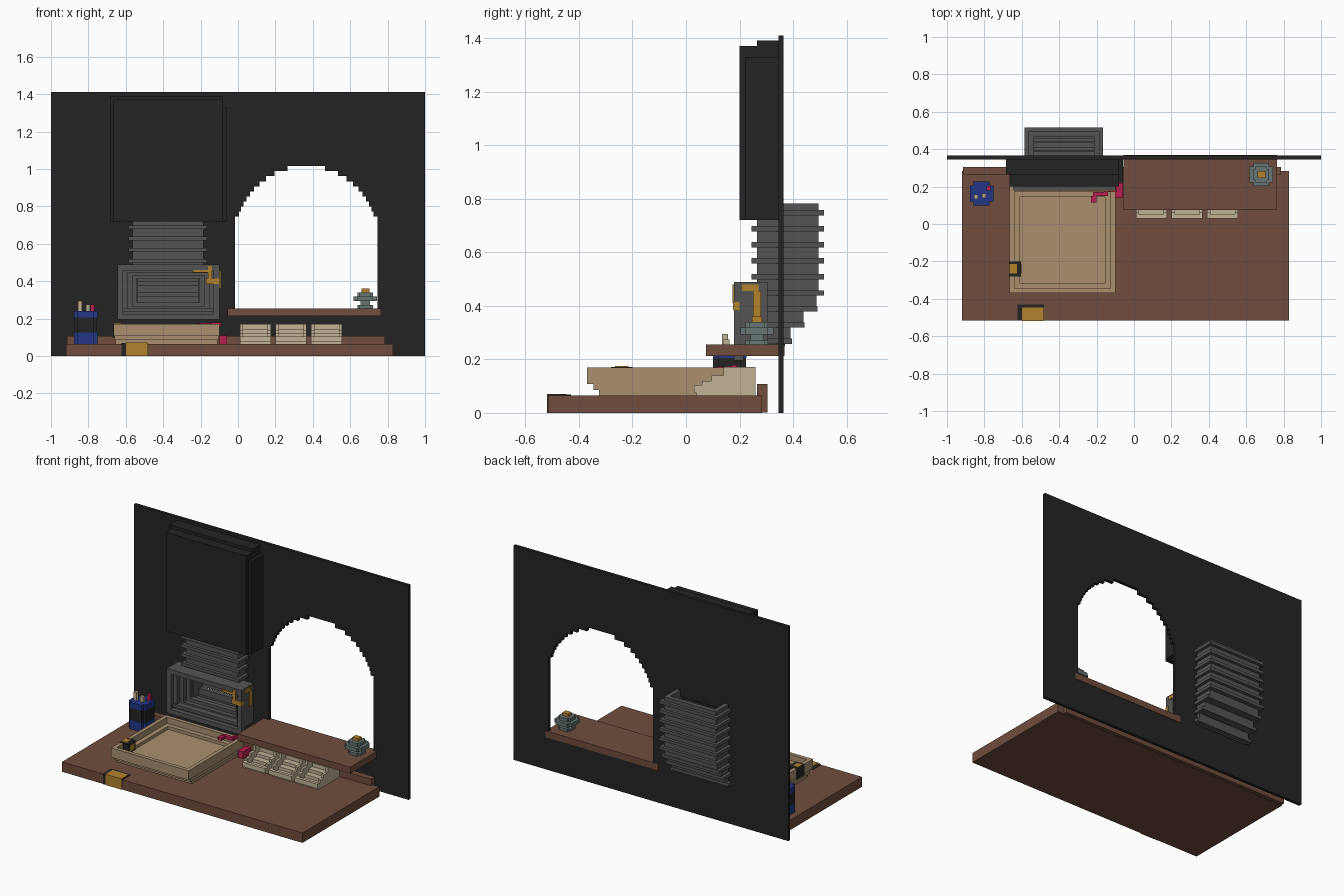
import bpy, bmesh, math
from mathutils import Vector

cube = bpy.data.objects.get("Cube")
if cube:
    bpy.data.objects.remove(cube, do_unlink=True)


def material(name, rgb):
    lin = [((c / 255 + 0.055) / 1.055) ** 2.4 for c in rgb] + [1]
    m = bpy.data.materials.new(name)
    m.diffuse_color = lin
    m.use_nodes = True
    bsdf = next(n for n in m.node_tree.nodes if n.type == 'BSDF_PRINCIPLED')
    bsdf.inputs["Base Color"].default_value = lin
    return m


BLACK = material("black", (36, 36, 36))
GREY = material("grey", (84, 84, 84))
BROWN = material("brown wood", (112, 77, 61))
TAN = material("tan wood", (170, 144, 112))
CREAM = material("cream", (194, 178, 149))
BLUE = material("blue", (34, 54, 134))
GOLD = material("gold", (178, 132, 46))
PINK = material("pink", (184, 32, 78))
STONE = material("stone grey", (104, 118, 118))


def finish(name, bm, mat):
    bmesh.ops.recalc_face_normals(bm, faces=bm.faces[:])
    me = bpy.data.meshes.new(name)
    bm.to_mesh(me)
    bm.free()
    me.materials.append(mat)
    ob = bpy.data.objects.new(name, me)
    bpy.context.collection.objects.link(ob)
    return ob


def boxes(name, mat, *items):
    """Each item is (x0, x1, y0, y1, z0, z1)."""
    bm = bmesh.new()
    for x0, x1, y0, y1, z0, z1 in items:
        vs = bmesh.ops.create_cube(bm, size=1)["verts"]
        for v in vs:
            v.co = Vector((x0 if v.co.x < 0 else x1,
                           y0 if v.co.y < 0 else y1,
                           z0 if v.co.z < 0 else z1))
    return finish(name, bm, mat)


def frame_xz(x0, x1, z0, z1, t, y0, y1):
    """Four bars around an upright rectangular opening."""
    return [(x0, x0 + t, y0, y1, z0, z1), (x1 - t, x1, y0, y1, z0, z1),
            (x0 + t, x1 - t, y0, y1, z0, z0 + t), (x0 + t, x1 - t, y0, y1, z1 - t, z1)]


def frame_xy(x0, x1, y0, y1, t, z0, z1):
    """Four bars around a flat rectangular opening."""
    return [(x0, x0 + t, y0, y1, z0, z1), (x1 - t, x1, y0, y1, z0, z1),
            (x0 + t, x1 - t, y0, y0 + t, z0, z1), (x0 + t, x1 - t, y1 - t, y1, z0, z1)]


# Back wall with a stepped arch and a hidden flue opening
cx, cz, r, step = 0.365, 0.635, 0.38, 0.027
right = [(cx + r, 0.215), (cx + r, 0.745)]
for i in range(10):
    z0 = 0.745 + i * step
    hw = math.sqrt(r * r - (z0 + step / 2 - cz) ** 2)
    right += [(cx + hw, z0), (cx + hw, z0 + step)]
arch = right + [(2 * cx - x, z) for x, z in reversed(right)]
outline = [(-1, 0), (1, 0), (1, 1.41), (-1, 1.41)]
flue_hole = [(-0.54, 0.27), (-0.2, 0.27), (-0.2, 0.74), (-0.54, 0.74)]
bm = bmesh.new()
for loop in (outline, arch, flue_hole):
    vs = [bm.verts.new((x, 0.345, z)) for x, z in loop]
    for a, b in zip(vs, vs[1:] + vs[:1]):
        bm.edges.new((a, b))
bmesh.ops.triangle_fill(bm, use_beauty=True, edges=bm.edges[:], normal=(0, -1, 0))
ext = bmesh.ops.extrude_face_region(bm, geom=bm.faces[:])["geom"]
bmesh.ops.translate(bm, verts=[g for g in ext if isinstance(g, bmesh.types.BMVert)],
                    vec=(0, 0.02, 0))
finish("back_wall", bm, BLACK)

# Counter, upstand and window shelf
boxes("counter", BROWN, (-0.92, 0.83, -0.515, 0.283, 0, 0.065))
boxes("counter_upstand", BROWN, (-0.915, 0.785, 0.265, 0.305, 0.002, 0.108))
boxes("window_shelf", BROWN, (-0.055, 0.765, 0.075, 0.368, 0.213, 0.255))

# Hood
boxes("hood", BLACK, (-0.665, -0.08, 0.2, 0.27, 0.72, 1.37),
      (-0.685, -0.08, 0.265, 0.35, 0.72, 1.39),
      (-0.085, -0.06, 0.222, 0.35, 0.72, 1.33))

# Hearth mouth: rectangular frames that shrink inwards
mouth = []
for k in range(4):
    s = 0.025 * k
    mouth += frame_xz(-0.645 + s, -0.1 - s, 0.195 + s * 0.8, 0.488 - s * 0.6,
                      0.03, 0.18 + 0.03 * k, 0.215 + 0.03 * k)
mouth += frame_xz(-0.645, -0.1, 0.235, 0.488, 0.02, 0.2, 0.305)
boxes("hearth_mouth", GREY, *mouth)

# Ribbed flue: thick and thin layers, with a stepped slope at the bottom
flue, z = [], 0.258
while z < 0.775:
    for h, rib in ((0.02, 0.02), (0.04, 0)):
        if z > 0.77:
            break
        top = min(z + h, 0.782)
        back = min(0.495, 0.375 + (z - 0.258) * 0.8) + rib
        x0, x1 = -0.565 - rib, -0.185 + rib
        front = 0.265 - rib if z > 0.43 else 0.295
        t = 0.03 + rib
        flue += [(x0, x0 + t, front, back, z, top), (x1 - t, x1, front, back, z, top),
                 (x0 + t, x1 - t, back - t, back, z, top)]
        if z > 0.43:
            flue.append((x0 + t, x1 - t, front, front + t, z, top))
        z = top
flue.append((-0.56, -0.19, 0.295, 0.37, 0.25, 0.275))
boxes("flue", GREY, *flue)

# Large tray with a stepped front underside
boxes("tray", TAN, (-0.655, -0.11, -0.325, 0.19, 0.065, 0.09),
      (-0.66, -0.105, -0.345, 0.195, 0.085, 0.11),
      *frame_xy(-0.665, -0.1, -0.37, 0.2, 0.025, 0.108, 0.17),
      *frame_xy(-0.64, -0.125, -0.345, 0.175, 0.03, 0.108, 0.13))

# Name-free badges: one on the counter edge, one on the tray side
boxes("counter_badge_frame", BLACK, (-0.622, -0.48, -0.517, -0.43, -0.0, 0.068))
boxes("counter_badge", GOLD, (-0.6, -0.485, -0.519, -0.447, -0.0, 0.071))
boxes("tray_badge_frame", BLACK, (-0.667, -0.605, -0.28, -0.2, 0.1, 0.172))
boxes("tray_badge", GOLD, (-0.666, -0.625, -0.265, -0.215, 0.12, 0.176),
      (-0.607, -0.602, -0.265, -0.215, 0.12, 0.16))

# Three open bins with stepped sides
for n, x0 in enumerate((0.01, 0.2, 0.39)):
    x1 = x0 + 0.167
    parts = [(x0, x1, 0.04, 0.26, 0.065, 0.08), (x0, x1, 0.03, 0.05, 0.075, 0.105),
             (x0, x1, 0.235, 0.26, 0.065, 0.172)]
    for y, z in ((0.03, 0.105), (0.06, 0.12), (0.095, 0.14), (0.14, 0.172)):
        parts += [(x0, x0 + 0.018, y, 0.26, 0.075, z), (x1 - 0.018, x1, y, 0.26, 0.075, z)]
    for y, z in ((0.11, 0.1), (0.15, 0.12), (0.19, 0.145)):
        parts.append((x0 + 0.01, x1 - 0.01, y, 0.25, 0.07, z))
    boxes(f"bin_{n + 1}", CREAM, *parts)


# Pen pot: plus-shaped cup with a dark band, and pens
def plus(cx, cy, a, b, z0, z1):
    return [(cx - a, cx + a, cy - b, cy + b, z0, z1), (cx - b, cx + b, cy - a, cy + a, z0, z1)]


boxes("pen_pot", BLUE, *plus(-0.815, 0.163, 0.063, 0.043, 0.065, 0.125),
      *plus(-0.815, 0.163, 0.063, 0.043, 0.205, 0.24))
boxes("pen_pot_band", BLACK, *plus(-0.815, 0.163, 0.062, 0.042, 0.125, 0.205))
boxes("cream_pens", CREAM, (-0.855, -0.833, 0.135, 0.157, 0.2, 0.295),
      (-0.812, -0.79, 0.14, 0.162, 0.2, 0.275))
boxes("pink_pen", PINK, (-0.788, -0.766, 0.18, 0.202, 0.2, 0.275))

# Small lidded burner on the shelf
boxes("burner", STONE, *plus(0.68, 0.265, 0.042, 0.03, 0.255, 0.272),
      *plus(0.68, 0.265, 0.025, 0.02, 0.27, 0.295),
      *plus(0.68, 0.265, 0.062, 0.042, 0.293, 0.318),
      *plus(0.68, 0.265, 0.042, 0.03, 0.318, 0.34))
boxes("burner_knob", GOLD, (0.66, 0.702, 0.247, 0.283, 0.34, 0.36))

# Bracket on the hearth and loose pink cord
boxes("hearth_bracket", GOLD, (-0.17, -0.098, 0.175, 0.2, 0.385, 0.415),
      (-0.24, -0.14, 0.175, 0.185, 0.445, 0.46), (-0.16, -0.14, 0.173, 0.19, 0.41, 0.48),
      (-0.105, -0.095, 0.21, 0.27, 0.455, 0.48), (-0.105, -0.092, 0.25, 0.28, 0.36, 0.455))
boxes("pink_cord", PINK, (-0.22, -0.14, 0.15, 0.172, 0.155, 0.175),
      (-0.23, -0.2, 0.115, 0.15, 0.155, 0.173), (-0.16, -0.09, 0.17, 0.19, 0.155, 0.178),
      (-0.098, -0.06, 0.14, 0.22, 0.065, 0.11))
